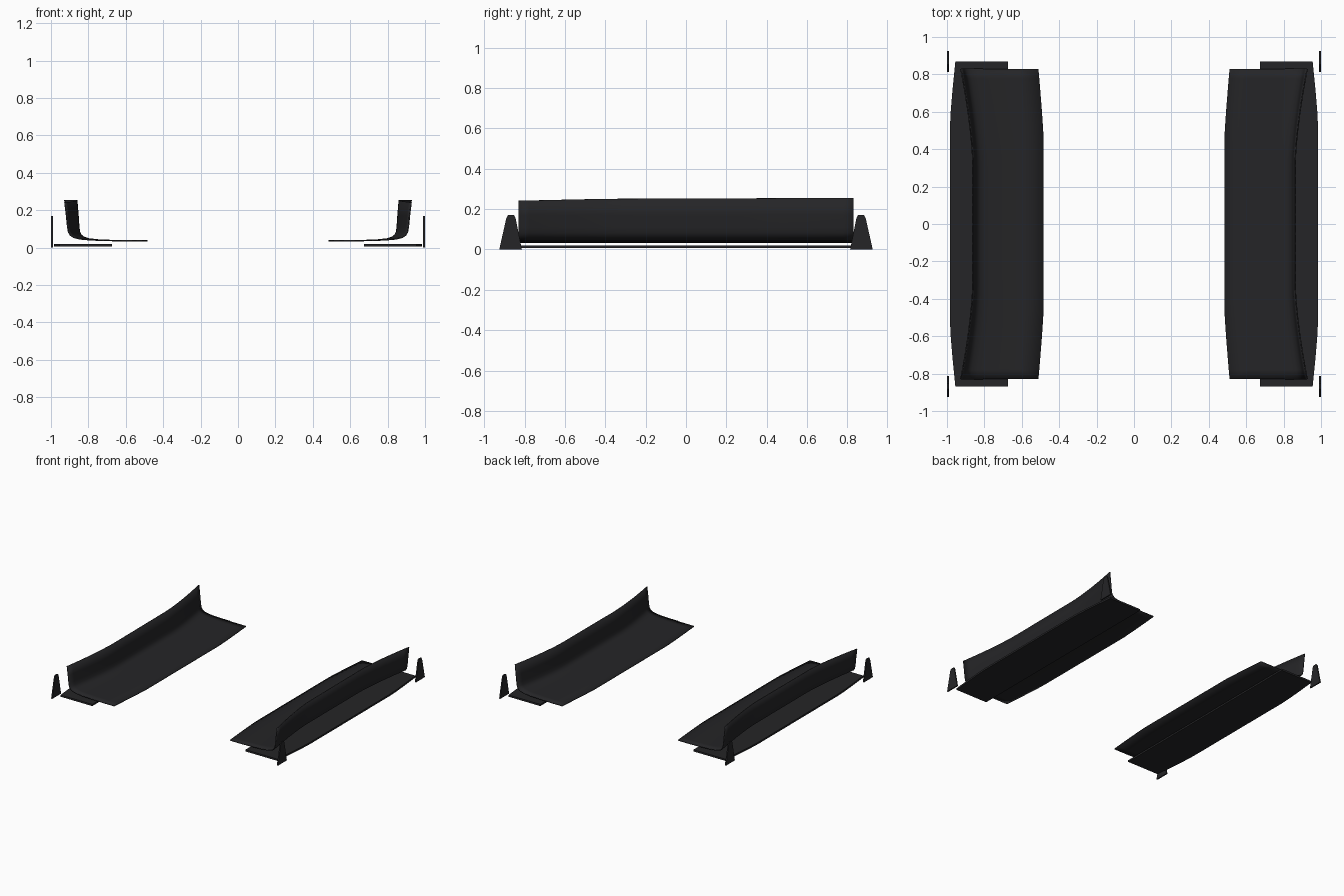
import bpy, bmesh

if "Cube" in bpy.data.objects:
    bpy.data.objects.remove(bpy.data.objects["Cube"])

mat = bpy.data.materials.new("dark_plastic")
mat.diffuse_color = (0.018, 0.018, 0.02, 1)
mat.use_nodes = True
mat.node_tree.nodes["Principled BSDF"].inputs["Base Color"].default_value = mat.diffuse_color


def make_object(name, verts, faces):
    mesh = bpy.data.meshes.new(name)
    bm = bmesh.new()
    vs = [bm.verts.new(v) for v in verts]
    for f in faces:
        bm.faces.new([vs[i] for i in f])
    bmesh.ops.recalc_face_normals(bm, faces=bm.faces)
    bm.to_mesh(mesh)
    bm.free()
    ob = bpy.data.objects.new(name, mesh)
    bpy.context.collection.objects.link(ob)
    mesh.materials.append(mat)
    return ob


def add_mirror(ob):
    m = ob.modifiers.new("mirror", 'MIRROR')
    m.use_axis = (True, False, False)
    m.use_mirror_merge = False


def prism(name, outline, to_low, to_high):
    """Closed prism between two copies of a 2D outline."""
    n = len(outline)
    verts = [to_low(*p) for p in outline] + [to_high(*p) for p in outline]
    faces = [range(n), range(2 * n - 1, n - 1, -1)]
    faces += [(i, (i + 1) % n, n + (i + 1) % n, n + i) for i in range(n)]
    ob = make_object(name, verts, faces)
    add_mirror(ob)
    return ob


# Curved skirt: an L section swept along y, flaring outward at both ends
# each point: x in the middle, x at the ends, height
section = [(.483, .511, .036), (.58, .61, .036), (.68, .71, .038),
           (.75, .79, .041), (.795, .845, .046), (.822, .877, .054),
           (.838, .896, .066), (.847, .906, .083), (.851, .911, .11),
           (.855, .917, .17), (.862, .926, .25)]
N = 32
verts, faces = [], []
for j in range(N + 1):
    y = -.83 + 1.66 * j / N
    wall = max(0, (abs(y) - .33) / .5) ** 1.5
    inner = max(0, (abs(y) - .45) / .38) ** 1.2
    top = .252 + .003 * y / .83 - .008 * max(0, (-y - .4) / .43)
    for k, (xm, xe, z) in enumerate(section):
        blend = k / (len(section) - 1)
        t = inner + (wall - inner) * min(1, blend * 2)
        if k == len(section) - 1:
            z = top
        verts.append((xm + (xe - xm) * t, y, z))
P = len(section)
for j in range(N):
    for k in range(P - 1):
        a = j * P + k
        faces.append((a, a + 1, a + P + 1, a + P))
skirt = make_object("side_skirt", verts, faces)
solid = skirt.modifiers.new("thickness", 'SOLIDIFY')
solid.thickness = .007
solid.offset = 0
add_mirror(skirt)
bpy.context.view_layer.objects.active = skirt
skirt.select_set(True)
bpy.ops.object.shade_smooth_by_angle(angle=.6)

# Flat splitter plate under the skirt, outer edge tapering at the ends
half = [(.955, .87), (.97, .72), (.98, .6), (.985, .5)]
plate_outline = [(.675, -.87)] + [(x, -y) for x, y in half] + half[::-1] + [(.675, .87)]
prism("splitter_plate", plate_outline,
      lambda x, y: (x, y, .006), lambda x, y: (x, y, .02))

# Upright end fins
fin_outline = [(.813, 0), (.925, 0), (.89, .155), (.882, .17), (.852, .17), (.844, .155)]
for name, s in (("front_fin", -1), ("rear_fin", 1)):
    prism(name, fin_outline,
          lambda y, z: (.99, s * y, z), lambda y, z: (1.0, s * y, z))
